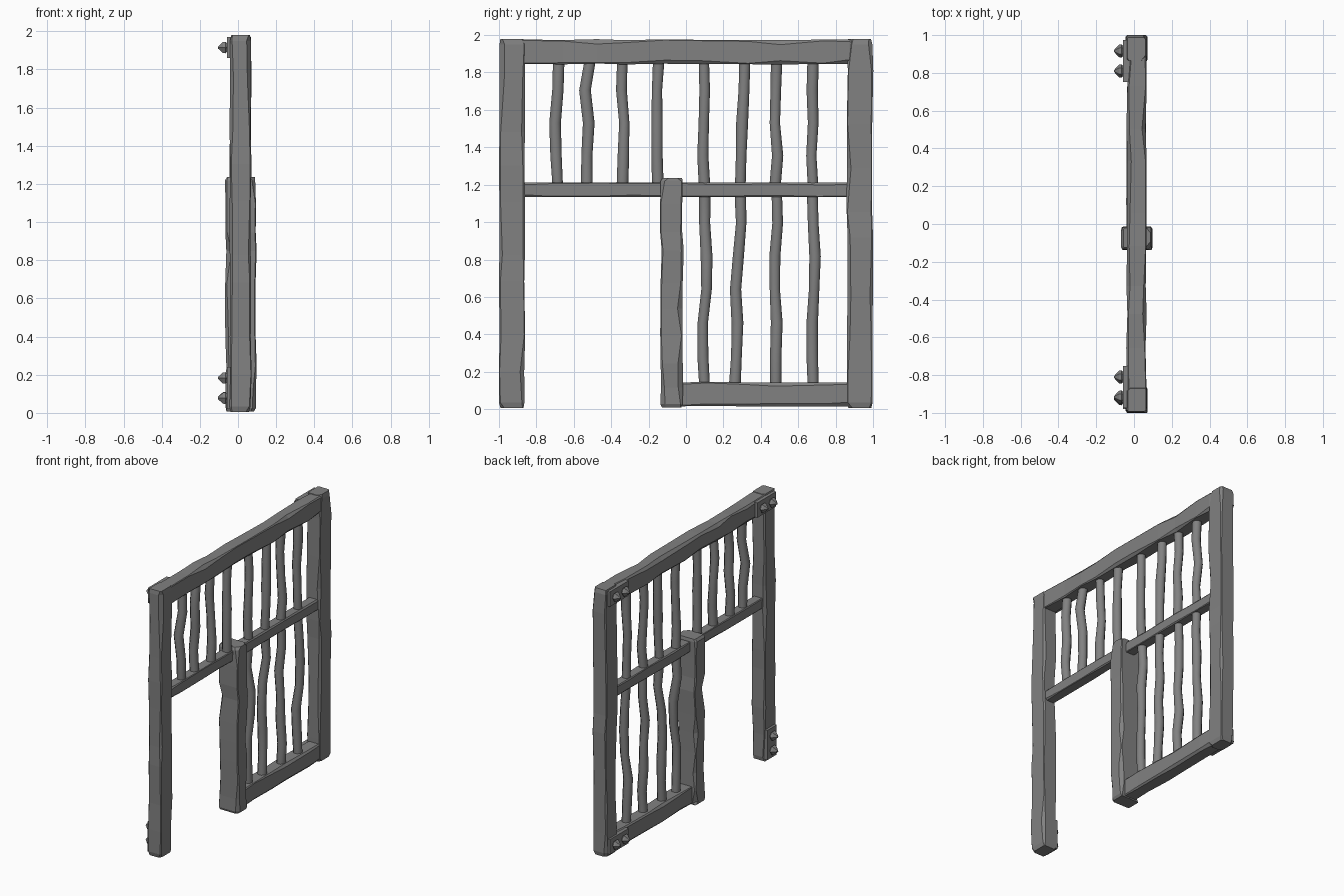
import bpy, bmesh, math, random
from mathutils import Vector

random.seed(7)
cube = bpy.data.objects.get("Cube")
if cube:
    bpy.data.objects.remove(cube, do_unlink=True)


def make_material(name, colour):
    mat = bpy.data.materials.new(name)
    mat.use_nodes = True
    mat.diffuse_color = colour
    mat.node_tree.nodes["Principled BSDF"].inputs["Base Color"].default_value = colour
    return mat


grey = make_material("weathered grey", (0.22, 0.22, 0.22, 1))


def finish(bm, name, smooth=False):
    bmesh.ops.recalc_face_normals(bm, faces=bm.faces)
    mesh = bpy.data.meshes.new(name)
    bm.to_mesh(mesh)
    bm.free()
    obj = bpy.data.objects.new(name, mesh)
    bpy.context.collection.objects.link(obj)
    mesh.materials.append(grey)
    if smooth:
        bpy.ops.object.select_all(action="DESELECT")
        obj.select_set(True)
        bpy.context.view_layer.objects.active = obj
        bpy.ops.object.shade_smooth_by_angle(angle=math.radians(50))
    return obj


def loft(bm, rings):
    """Skin a list of closed point rings and cap both ends."""
    loops = [[bm.verts.new(p) for p in ring] for ring in rings]
    for a, b in zip(loops, loops[1:]):
        n = len(a)
        for i in range(n):
            j = (i + 1) % n
            bm.faces.new((a[i], a[j], b[j], b[i]))
    bm.faces.new(loops[0])
    bm.faces.new(loops[-1])


def hewn_beam(name, x, y, z, axis, steps, rough):
    """Rough timber: a box along an axis whose four edges are chipped unevenly."""
    lo, hi = Vector((x[0], y[0], z[0])), Vector((x[1], y[1], z[1]))
    mid, half = (lo + hi) / 2, (hi - lo) / 2
    u, v = [i for i in range(3) if i != axis]
    stops = [0, 0.015] + [(i + random.uniform(-0.3, 0.3)) / steps for i in range(1, steps)] + [0.985, 1]
    rings = []
    for k, t in enumerate(stops):
        end = k in (0, len(stops) - 1)
        ring = []
        shift = [random.uniform(-rough, rough) * 0.3 for _ in range(2)]
        for su, sv in ((1, 1), (-1, 1), (-1, -1), (1, -1)):
            cut = 0.004 + rough * random.random() ** 2 * 2.2
            inset = 0.007 if end else 0
            pair = []
            for cu, cv in ((0, cut), (cut * 0.8, 0)):
                p = mid.copy()
                p[axis] = lo[axis] + (hi[axis] - lo[axis]) * t
                p[u] += su * (half[u] - cu - inset) + shift[0]
                p[v] += sv * (half[v] - cv - inset) + shift[1]
                pair.append(p)
            ring += pair if su * sv > 0 else pair[::-1]
        rings.append(ring)
    bm = bmesh.new()
    loft(bm, rings)
    return finish(bm, name)


def bar(name, path, bottom, top, radius=0.032, sides=8):
    """Crooked round bar through evenly spaced sideways positions."""
    rings = []
    last = len(path) - 1
    for k, y in enumerate(path):
        z = bottom + (top - bottom) * k / last
        x = 0.015 + (0 if k in (0, last) else random.uniform(-0.013, 0.013))
        r = radius * random.uniform(0.92, 1.08)
        rings.append([(x + r * math.cos(a), y + r * math.sin(a), z)
                      for a in (math.tau * (i + 0.5) / sides for i in range(sides))])
    bm = bmesh.new()
    loft(bm, rings)
    return finish(bm, name, smooth=True)


def bracket(name, y, z, upright=False):
    """Bolted plate with two pointed studs on the -x side."""
    bm = bmesh.new()
    bmesh.ops.create_cube(bm, size=1)
    length, width = 0.22, 0.11
    for vert in bm.verts:
        a, b = (width, length) if upright else (length, width)
        vert.co = Vector((vert.co.x * 0.035 - 0.04, y + vert.co.y * a, z + vert.co.z * b))
    for s in (-0.053, 0.053):
        cy, cz = (y, z + s) if upright else (y + s, z)
        rings = [[(x, cy + r * math.cos(a), cz + r * math.sin(a))
                  for a in (math.tau * i / 6 for i in range(6))]
                 for x, r in ((-0.05, 0.02), (-0.066, 0.035), (-0.079, 0.033), (-0.105, 0.006))]
        loft(bm, rings)
    return finish(bm, name)


# Frame timbers
DEPTH = (-0.042, 0.068)
hewn_beam("short_side_post", DEPTH, (-0.998, -0.862), (0.005, 1.98), 2, 9, 0.011)
hewn_beam("long_side_post", DEPTH, (0.862, 0.998), (0.005, 1.98), 2, 9, 0.011)
hewn_beam("top_beam", (-0.038, 0.064), (-0.9, 0.9), (1.845, 1.975), 1, 9, 0.011)
hewn_beam("bottom_beam", (-0.038, 0.064), (-0.05, 0.9), (0.015, 0.143), 1, 5, 0.011)
hewn_beam("middle_rail", (-0.022, 0.052), (-0.9, 0.9), (1.135, 1.212), 1, 8, 0.004)
hewn_beam("doorway_post", (-0.065, 0.094), (-0.134, -0.016), (0.008, 1.237), 2, 9, 0.014)

# Upper bars, listed from rail to beam
upper = [(-0.685, -0.695, -0.7, -0.685, -0.68),
         (-0.53, -0.53, -0.52, -0.54, -0.51),
         (-0.34, -0.335, -0.33, -0.345, -0.34),
         (-0.15, -0.155, -0.155, -0.155, -0.145),
         (0.1, 0.09, 0.095, 0.1, 0.095),
         (0.29, 0.295, 0.3, 0.31, 0.315),
         (0.475, 0.49, 0.475, 0.48, 0.485),
         (0.68, 0.67, 0.68, 0.675, 0.68)]
for path in upper:
    bar("upper_bar", path, 1.18, 1.88)

# Lower bars, listed from bottom beam to rail
lower = [(0.1, 0.09, 0.09, 0.11, 0.11, 0.1, 0.1),
         (0.26, 0.27, 0.275, 0.265, 0.28, 0.295, 0.29),
         (0.48, 0.48, 0.485, 0.475, 0.475, 0.49, 0.485),
         (0.68, 0.675, 0.675, 0.685, 0.69, 0.68, 0.675)]
for path in lower:
    bar("lower_bar", path, 0.11, 1.17)

# Studded corner brackets
for side in (-1, 1):
    bracket("top_bracket", side * 0.863, 1.915)
bracket("bottom_bracket", 0.863, 0.08)
bracket("foot_bracket", -0.925, 0.13, upright=True)
